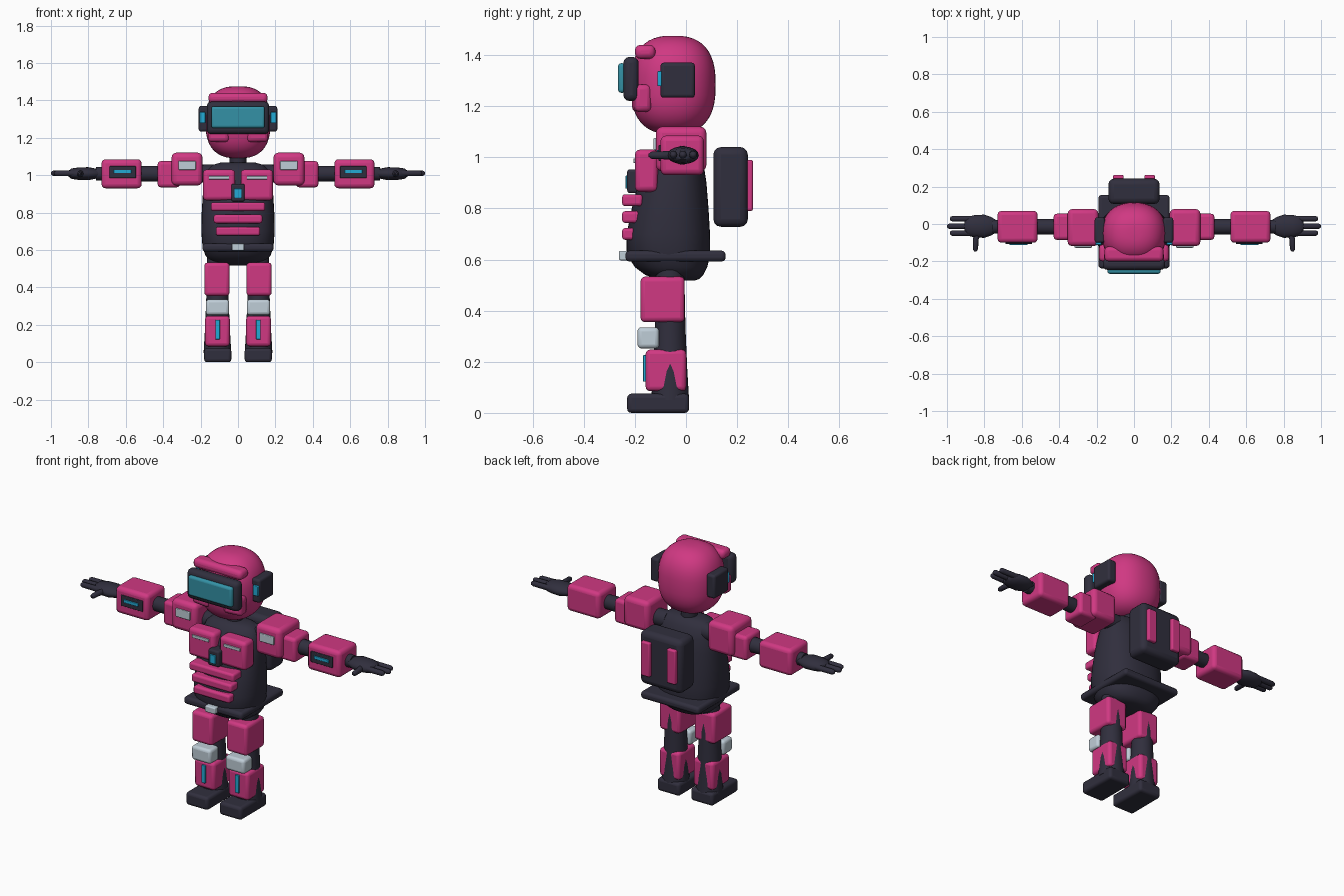
import bpy, bmesh, math
from mathutils import Vector


def material(name, rgb):
    m = bpy.data.materials.new(name)
    m.diffuse_color = (*rgb, 1)
    return m


PINK = material("pink armour", (0.63, 0.040, 0.225))
DARK = material("dark suit", (0.030, 0.028, 0.047))
PALE = material("pale grey", (0.52, 0.61, 0.68))
CYAN = material("cyan light", (0.016, 0.40, 0.66))
TEAL = material("teal glass", (0.034, 0.285, 0.38))


def finish(bm, name, mat, bevel=0.0):
    bmesh.ops.recalc_face_normals(bm, faces=bm.faces)
    me = bpy.data.meshes.new(name)
    bm.to_mesh(me)
    bm.free()
    me.materials.append(mat)
    ob = bpy.data.objects.new(name, me)
    bpy.context.collection.objects.link(ob)
    if bevel:
        mod = ob.modifiers.new("rounded edges", 'BEVEL')
        mod.width, mod.segments = bevel, 3
    for p in me.polygons:
        p.use_smooth = True
    bpy.context.view_layer.objects.active = ob
    ob.select_set(True)
    bpy.ops.object.shade_smooth_by_angle(angle=math.radians(50))
    ob.select_set(False)
    return ob


def box(name, mat, x, y, z, bevel=0.015, side=1, turn=0.0):
    """Rounded box from (min, max) ranges; side=-1 mirrors it in x."""
    bm = bmesh.new()
    bmesh.ops.create_cube(bm, size=1)
    for v in bm.verts:
        v.co = Vector([c * (r[1] - r[0]) for c, r in zip(v.co, (x, y, z))])
    ob = finish(bm, name, mat, bevel)
    ob.location = (side * sum(x) / 2, sum(y) / 2, sum(z) / 2)
    ob.rotation_euler.z = side * turn
    return ob


def loft(name, mat, rings, n=32):
    """Skin rings of (centre, half-size vector u, half-size vector v, exponent)."""
    bm = bmesh.new()
    loops = []
    for c, u, v, e in rings:
        loop = []
        for i in range(n):
            a = 2 * math.pi * i / n
            ca, sa = math.cos(a), math.sin(a)
            p = (Vector(c) + Vector(u) * math.copysign(abs(ca) ** (2 / e), ca)
                 + Vector(v) * math.copysign(abs(sa) ** (2 / e), sa))
            loop.append(bm.verts.new(p))
        loops.append(loop)
    for a, b in zip(loops, loops[1:]):
        for i in range(n):
            j = (i + 1) % n
            bm.faces.new((a[i], a[j], b[j], b[i]))
    bm.faces.new(loops[0])
    bm.faces.new(loops[-1])
    return finish(bm, name, mat)


def limb_x(name, mat, s, pts, y, z, flat=1.0, n=20):
    """Round limb along x from (x, radius) pairs."""
    return loft(name, mat, [((s * x, y, z), (0, r, 0), (0, 0, r * flat), 2)
                            for x, r in pts], n)


# Head: squarish rounded dome
head = []
for i in range(1, 24):
    t = -math.pi / 2 + math.pi * i / 24
    c, s = math.cos(t), math.sin(t)
    r, h = c ** 0.78, math.copysign(abs(s) ** 0.78, s)
    head.append(((0, -0.05, 1.283 + 0.193 * h), (0.174 * r, 0, 0), (0, 0.166 * r, 0), 2.25))
loft("head", PINK, head, 40)

# Visor, brow and ears
box("visor_frame", DARK, (-0.167, 0.167), (-0.245, -0.185), (1.22, 1.393), 0.024)
box("visor_glass", TEAL, (-0.143, 0.143), (-0.266, -0.235), (1.252, 1.368), 0.013)
box("brow", PINK, (-0.158, 0.158), (-0.2, -0.12), (1.385, 1.44), 0.022)
box("jaw_guard", PINK, (-0.06, 0.06), (-0.195, -0.13), (1.165, 1.24), 0.02)
for s in (-1, 1):
    box("cheek_guard", PINK, (0.045, 0.16), (-0.207, -0.14), (1.178, 1.285), 0.02, s, 0.12)
    box("ear_pod", DARK, (0.155, 0.21), (-0.1, 0.035), (1.233, 1.37), 0.013, s)
    box("ear_light", CYAN, (0.175, 0.206), (-0.112, -0.095), (1.278, 1.337), 0.004, s)

# Neck and egg-shaped torso: z, half width, front y, back y
loft("neck", DARK, [((0, -0.03, z), (0.045, 0, 0), (0, 0.045, 0), 2) for z in (1.0, 1.14)])
torso = [(0.517, 0.06, -0.07, 0.03), (0.523, 0.11, -0.11, 0.05), (0.54, 0.148, -0.16, 0.068),
         (0.57, 0.174, -0.2, 0.083), (0.62, 0.19, -0.232, 0.095), (0.7, 0.196, -0.232, 0.094),
         (0.8, 0.194, -0.212, 0.088), (0.9, 0.188, -0.187, 0.08), (0.98, 0.178, -0.155, 0.068),
         (1.03, 0.162, -0.125, 0.05), (1.055, 0.135, -0.105, 0.03), (1.068, 0.09, -0.08, 0.01)]
loft("torso", DARK, [((0, (a + b) / 2, z), (w, 0, 0), (0, (b - a) / 2, 0), 2.4)
                     for z, w, a, b in torso], 40)

# Belt, buckle and belly bars
box("belt_plate", DARK, (-0.19, 0.19), (-0.237, 0.155), (0.592, 0.635), 0.016)
box("buckle", PALE, (-0.033, 0.033), (-0.262, -0.225), (0.597, 0.634), 0.006)
for z, w, y in ((0.832, 0.145, -0.25), (0.766, 0.13, -0.25), (0.7, 0.118, -0.25)):
    box("belly_bar", PINK, (-w, w), (y, y + 0.08), (z - 0.023, z + 0.023), 0.012)

# Chest core
box("core_housing", DARK, (-0.036, 0.036), (-0.23, -0.15), (0.86, 0.953), 0.01)
box("core_light", CYAN, (-0.019, 0.019), (-0.237, -0.225), (0.878, 0.928), 0.003)

# Backpack
box("backpack", DARK, (-0.137, 0.137), (0.107, 0.242), (0.728, 1.04), 0.03)

for s in (-1, 1):
    box("backpack_stripe", PINK, (0.055, 0.112), (0.22, 0.262), (0.79, 0.99), 0.008, s)
    box("chest_plate", PINK, (0.015, 0.187), (-0.2, -0.11), (0.865, 1.03), 0.02, s)
    box("chest_strip", PALE, (0.048, 0.156), (-0.206, -0.196), (0.978, 0.995), 0.002, s)

    # Arm stretched sideways
    limb_x("arm", DARK, s, [(0.12, 0.05), (0.3, 0.045), (0.6, 0.039), (0.76, 0.036)], -0.015, 1.008)
    box("shoulder_guard", PINK, (0.19, 0.355), (-0.118, 0.08), (0.945, 1.12), 0.025, s)
    box("shoulder_badge", PALE, (0.225, 0.318), (-0.127, -0.11), (1.028, 1.076), 0.004, s)
    box("upper_arm_guard", PINK, (0.31, 0.43), (-0.085, 0.055), (0.935, 1.075), 0.018, s)
    box("forearm_guard", PINK, (0.515, 0.73), (-0.1, 0.07), (0.93, 1.085), 0.022, s)
    box("forearm_panel", DARK, (0.545, 0.687), (-0.107, -0.095), (0.985, 1.048), 0.004, s)
    box("forearm_light", CYAN, (0.57, 0.665), (-0.113, -0.104), (1.011, 1.029), 0.002, s)

    # Hand
    limb_x("palm", DARK, s, [(0.74, 0.035), (0.765, 0.05), (0.8, 0.062), (0.85, 0.06),
                             (0.89, 0.05), (0.905, 0.03)], -0.012, 1.008, 0.56)
    for y, end in ((0.028, 0.985), (-0.012, 1.0), (-0.049, 0.985)):
        limb_x("finger", DARK, s, [(0.86, 0.016), (end - 0.015, 0.015), (end - 0.005, 0.011),
                                   (end, 0.004)], y, 1.01, 1, 12)
    loft("thumb", DARK, [((s * x, y, 1.008), (r, 0, 0), (0, 0, r), 2) for x, y, r in
                         ((0.825, -0.03, 0.018), (0.846, -0.08, 0.016),
                          (0.848, -0.135, 0.014), (0.848, -0.146, 0.006))], 12)

    # Leg, flaring at the ankle so it breaks through the shin guard
    loft("leg", DARK, [((s * 0.11, -0.062, z), (r, 0, 0), (0, r, 0), 2) for z, r in
                       ((0.56, 0.055), (0.33, 0.06), (0.17, 0.067), (0.05, 0.074))])
    box("thigh_guard", PINK, (0.045, 0.18), (-0.178, -0.005), (0.355, 0.533), 0.018, s)
    box("knee_pad", PALE, (0.047, 0.172), (-0.19, -0.105), (0.252, 0.335), 0.016, s)
    box("shin_guard", PINK, (0.044, 0.176), (-0.158, 0.001), (0.085, 0.248), 0.018, s)
    box("shin_light", CYAN, (0.097, 0.121), (-0.168, -0.15), (0.122, 0.226), 0.003, s)
    box("foot", DARK, (0.036, 0.181), (-0.23, 0.012), (0.0, 0.075), 0.016, s)
